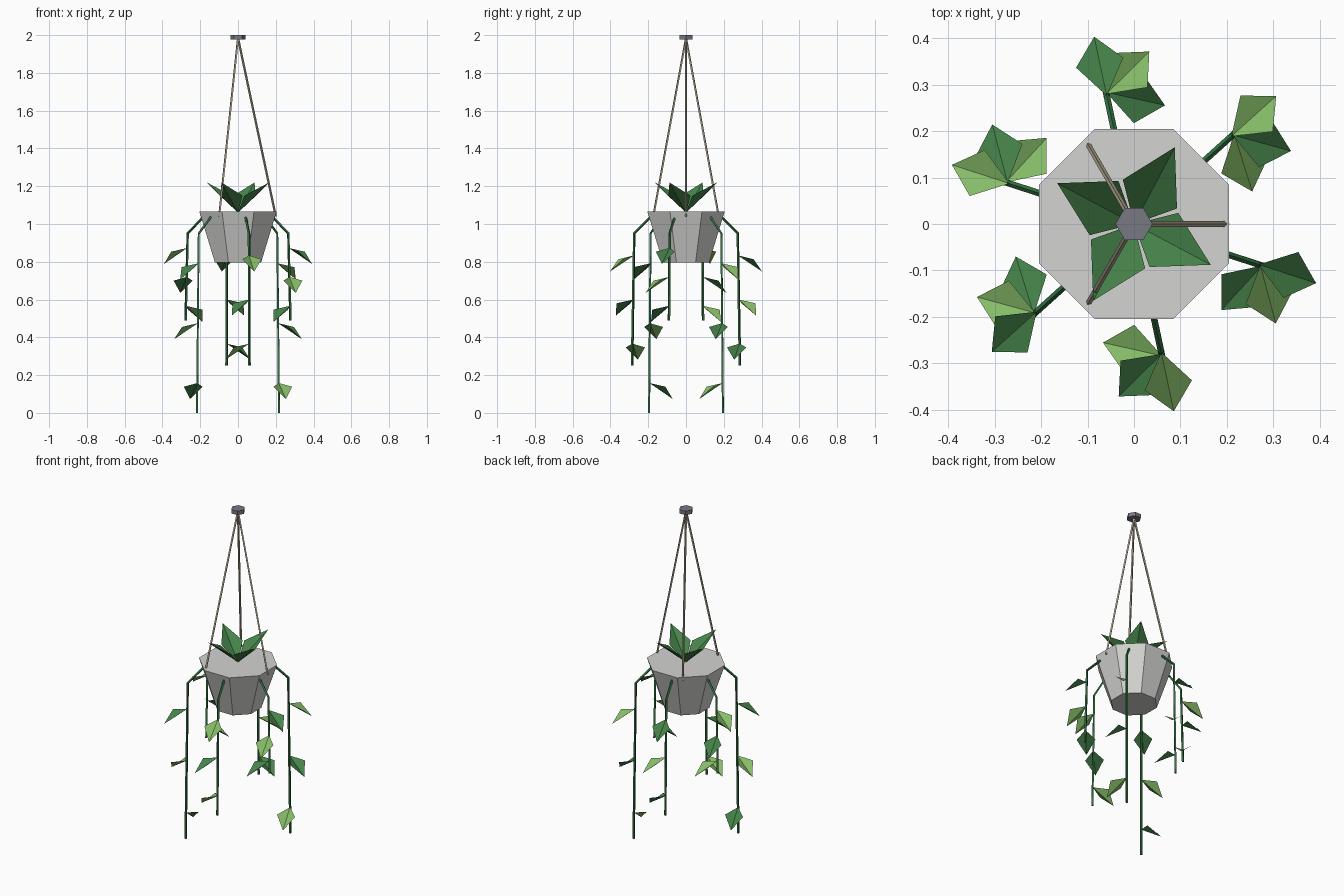
import bpy, bmesh, math
from mathutils import Vector

if "Cube" in bpy.data.objects:
    bpy.data.objects.remove(bpy.data.objects["Cube"])


def material(name, r, g, b):
    lin = [(c / 255 / 12.92) if c < 11 else ((c / 255 + 0.055) / 1.055) ** 2.4 for c in (r, g, b)]
    m = bpy.data.materials.new(name)
    m.diffuse_color = (*lin, 1)
    m.use_nodes = True
    m.node_tree.nodes["Principled BSDF"].inputs["Base Color"].default_value = m.diffuse_color
    return m


GREY = material("pot grey", 212, 212, 209)
GREEN = material("leaf green", 70, 132, 74)
LIME = material("light leaf green", 135, 190, 105)
STEM = material("vine green", 52, 116, 66)
ROPE = material("rope beige", 190, 178, 155)
SLATE = material("slate metal", 120, 120, 132)


def add_mesh(name, mesh, mat):
    mesh.materials.append(mat)
    ob = bpy.data.objects.new(name, mesh)
    bpy.context.collection.objects.link(ob)
    return ob


def prism(name, sides, r_low, r_high, z_low, z_high, turn, mat):
    bm = bmesh.new()
    rings = []
    for r, z in ((r_low, z_low), (r_high, z_high)):
        rings.append([bm.verts.new((r * math.cos(turn + math.tau * i / sides),
                                    r * math.sin(turn + math.tau * i / sides), z))
                      for i in range(sides)])
    lo, hi = rings
    bm.faces.new(lo[::-1])
    bm.faces.new(hi)
    for i in range(sides):
        j = (i + 1) % sides
        bm.faces.new((lo[i], lo[j], hi[j], hi[i]))
    mesh = bpy.data.meshes.new(name)
    bm.to_mesh(mesh)
    bm.free()
    return add_mesh(name, mesh, mat)


def tube(name, points, radius, mat):
    curve = bpy.data.curves.new(name, 'CURVE')
    curve.dimensions = '3D'
    curve.bevel_depth = radius
    curve.bevel_resolution = 0
    curve.use_fill_caps = True
    s = curve.splines.new('POLY')
    s.use_smooth = False
    s.points.add(len(points) - 1)
    for p, co in zip(s.points, points):
        p.co = (*co, 1)
    temp = bpy.data.objects.new(name + "_path", curve)
    bpy.context.collection.objects.link(temp)
    bpy.context.view_layer.update()
    mesh = bpy.data.meshes.new_from_object(temp.evaluated_get(bpy.context.evaluated_depsgraph_get()))
    bpy.data.objects.remove(temp)
    mesh.materials.clear()
    for poly in mesh.polygons:
        poly.use_smooth = False
    return add_mesh(name, mesh, mat)


def leaf(name, base, angle, mid, tip, half_width, mat):
    """Kite folded along its midrib; mid and tip are (reach, rise) from the base."""
    d = Vector((math.cos(angle), math.sin(angle), 0))
    side = Vector((-d.y, d.x, 0)) * half_width
    up = Vector((0, 0, 1))
    base = Vector(base)
    m = base + d * mid[0] + up * mid[1]
    verts = [base, m - side, base + d * tip[0] + up * tip[1], m + side]
    mesh = bpy.data.meshes.new(name)
    mesh.from_pydata(verts, [], [(0, 1, 2), (0, 2, 3)])
    return add_mesh(name, mesh, mat)


def polar(r, a, z):
    return (r * math.cos(a), r * math.sin(a), z)


# Pot and ceiling mount
prism("pot", 8, 0.132, 0.221, 0.795, 1.065, math.pi / 8, GREY)
prism("ceiling_mount", 6, 0.04, 0.04, 1.976, 2.0, 0, SLATE)

# Three ropes
for k in range(3):
    tube(f"rope_{k}", [(0, 0, 1.985), polar(0.2, k * math.tau / 3, 1.04)], 0.006, ROPE)

# Upright leaves in the middle of the pot
for k in range(4):
    leaf(f"crown_leaf_{k}", (0, 0, 1.06), math.radians(62 + 90 * k),
         (0.073, 0.09), (0.187, 0.16), 0.066, GREEN)

# Six trailing vines, each with three leaves that turn around the stem
BEND_Z = 0.95
ENDS = (0.0, 0.25, 0.49)
for k in range(6):
    a = math.radians(42 + 60 * k)
    end = ENDS[k % 3]
    tube(f"vine_{k}", [polar(0.19, a, 1.04), polar(0.28, a, BEND_Z), polar(0.292, a, end)], 0.007, STEM)
    for i in range(3):
        t = (i + 0.5) / 3
        base = polar(0.28 + 0.012 * t, a, BEND_Z + (end - BEND_Z) * t)
        leaf(f"vine_{k}_leaf_{i}", base, a - i, (0.073, -0.02), (0.13, -0.085), 0.052,
             LIME if (k + i) % 2 == 0 else GREEN)
